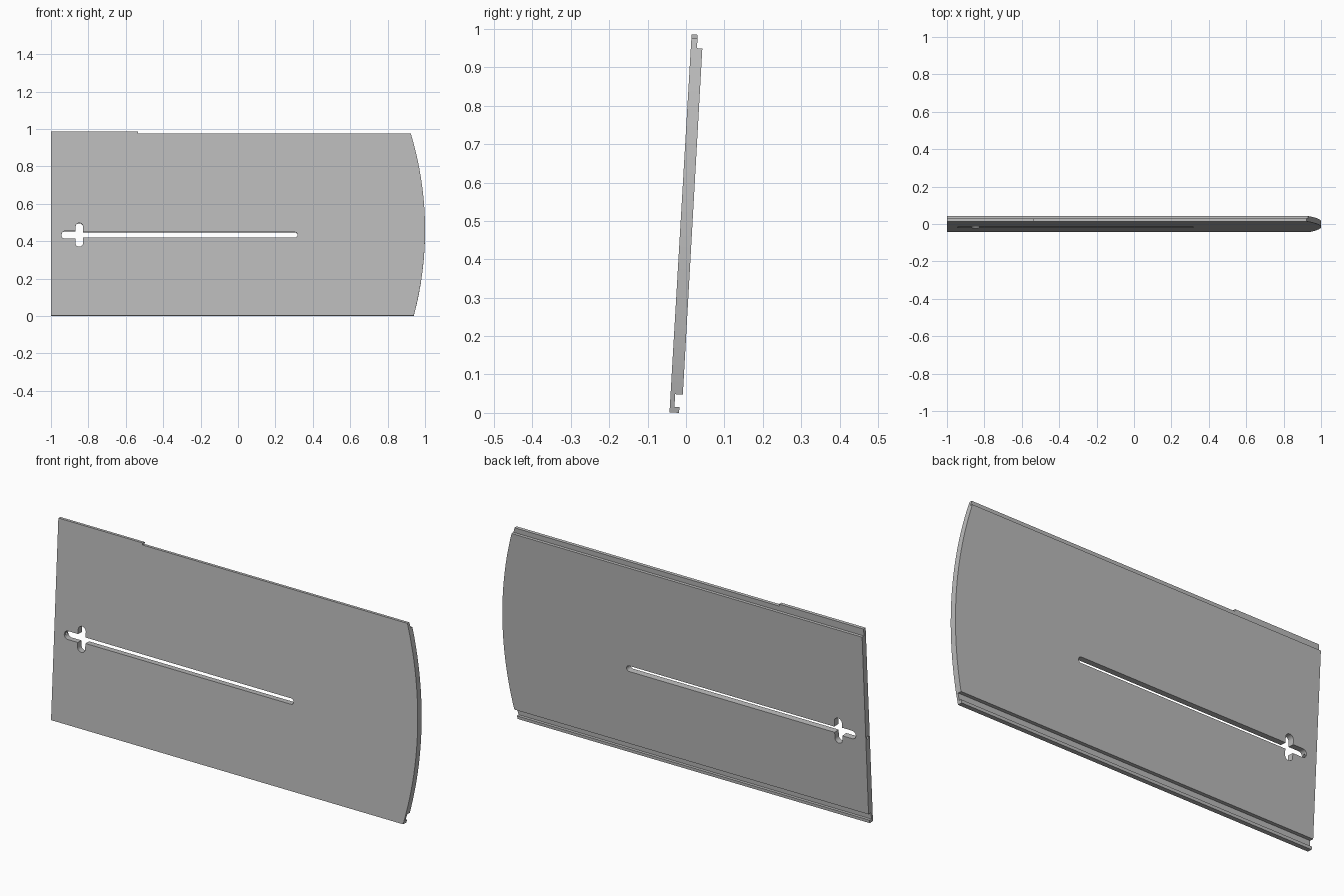
import bpy, bmesh, math
from mathutils import Matrix, Vector

if "Cube" in bpy.data.objects:
    bpy.data.objects.remove(bpy.data.objects["Cube"], do_unlink=True)

TILT = math.radians(3.35)

grey = bpy.data.materials.new("light_grey")
grey.use_nodes = True
grey.diffuse_color = (0.5, 0.5, 0.5, 1)
grey.node_tree.nodes["Principled BSDF"].inputs["Base Color"].default_value = (0.5, 0.5, 0.5, 1)


def prism(name, points, direction):
    """Extrude a closed polygon of 3D points along a direction."""
    bm = bmesh.new()
    face = bm.faces.new([bm.verts.new(p) for p in points])
    ext = bmesh.ops.extrude_face_region(bm, geom=[face])
    moved = [v for v in ext["geom"] if isinstance(v, bmesh.types.BMVert)]
    bmesh.ops.translate(bm, verts=moved, vec=Vector(direction))
    bmesh.ops.recalc_face_normals(bm, faces=bm.faces)
    mesh = bpy.data.meshes.new(name)
    bm.to_mesh(mesh)
    bm.free()
    obj = bpy.data.objects.new(name, mesh)
    bpy.context.collection.objects.link(obj)
    mesh.materials.append(grey)
    return obj


def through(name, outline):
    """Prism that passes through the panel from front to back."""
    return prism(name, [(x, -0.2, z) for x, z in outline], (0, 0.5, 0))


def slot(x0, x1, z0, z1):
    """Outline of a slot with rounded ends, along its longer side."""
    r = min(x1 - x0, z1 - z0) / 2
    wide = (x1 - x0) > (z1 - z0)
    pts = []
    for end, start in ((1, -90), (-1, 90)) if wide else ((1, 0), (-1, 180)):
        if wide:
            cx, cz = (x1 - r if end > 0 else x0 + r), (z0 + z1) / 2
        else:
            cx, cz = (x0 + x1) / 2, (z1 - r if end > 0 else z0 + r)
        for i in range(13):
            a = math.radians(start + 15 * i)
            pts.append((cx + r * math.cos(a), cz + r * math.sin(a)))
    return pts


def cut(target, cutter, operation="DIFFERENCE"):
    mod = target.modifiers.new("cut", "BOOLEAN")
    mod.operation, mod.solver, mod.object = operation, "EXACT", cutter
    bpy.context.view_layer.objects.active = target
    bpy.ops.object.modifier_apply(modifier=mod.name)
    bpy.data.objects.remove(cutter, do_unlink=True)


# Panel section: hooked channel at the bottom, tongue at the top
section = [(0, 0), (0.025, 0), (0.025, 0.015), (0.012, 0.015), (0.012, 0.048),
           (0.032, 0.048), (0.03, 0.951), (0.016, 0.951), (0.016, 0.986), (0, 0.986)]
panel = prism("panel", [(-1, y, z) for y, z in section], (2.1, 0, 0))

# Bowed right end
radius, mid = 1.78, 0.46
bow = [(1 - radius + math.sqrt(radius ** 2 - (z - mid) ** 2), z)
       for z in (-0.1 + 1.2 * i / 40 for i in range(41))]
cut(panel, through("bow_outline", [(-1.2, -0.1)] + bow + [(-1.2, 1.1)]), "INTERSECT")

# Lowered part of the top tongue
cut(panel, through("tongue_step", [(-0.535, 0.976), (1.2, 0.976), (1.2, 1.1), (-0.535, 1.1)]))

# Long slot with a cross at its left end
for box in ((-0.86, 0.318, 0.419, 0.448), (-0.945, -0.84, 0.413, 0.454), (-0.87, -0.828, 0.37, 0.497)):
    cut(panel, through("slot_cutter", slot(*box)))

# Small hole from the left edge into the slot
ring = [(-1.1, 0.016 + 0.007 * math.cos(a), 0.433 + 0.007 * math.sin(a))
        for a in (math.tau * i / 16 for i in range(16))]
cut(panel, prism("hole_cutter", ring, (0.2, 0, 0)))

# Lean the panel back and rest it on the ground
panel.data.transform(Matrix.Rotation(-TILT, 4, "X"))
low = min(v.co.z for v in panel.data.vertices)
panel.data.transform(Matrix.Translation((0, -0.043, -low)))

bpy.ops.object.select_all(action="DESELECT")
panel.select_set(True)
bpy.context.view_layer.objects.active = panel
bpy.ops.object.shade_smooth_by_angle(angle=math.radians(25))
